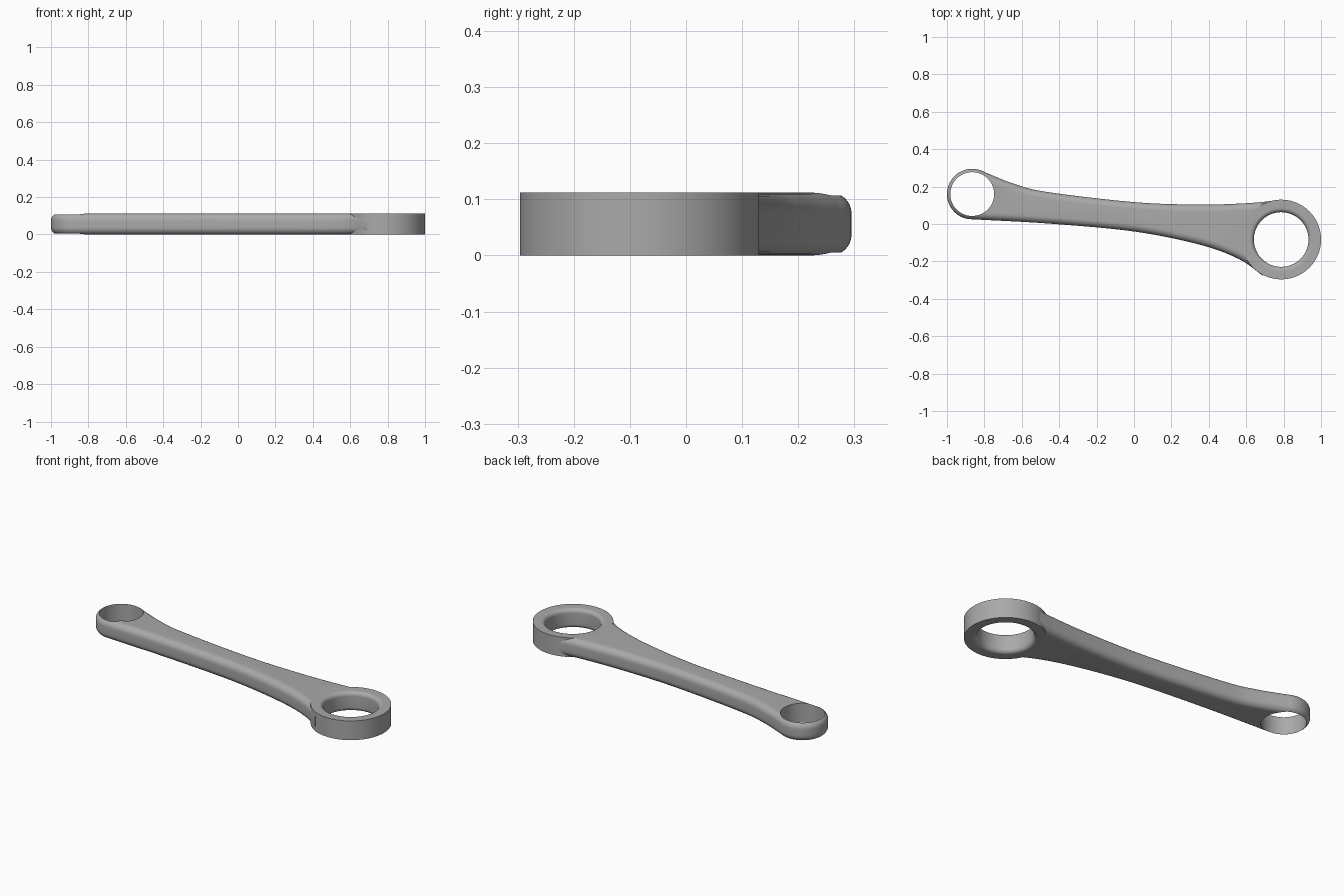
import bpy, bmesh, math
from mathutils import Vector

HEIGHT = 0.112
SMALL = Vector((-0.865, 0.16))
BIG = Vector((0.787, -0.083))
SMALL_R, SMALL_HOLE = 0.135, 0.117
BIG_R, BIG_HOLE, HOLE_FILLET = 0.213, 0.146, 0.023

cube = bpy.data.objects.get("Cube")
if cube:
    bpy.data.objects.remove(cube)

grey = bpy.data.materials.new("grey_metal")
grey.use_nodes = True
COLOR = (0.40, 0.40, 0.40, 1)
grey.diffuse_color = COLOR
grey.node_tree.nodes["Principled BSDF"].inputs["Base Color"].default_value = COLOR


def add_object(name, bm):
    bmesh.ops.recalc_face_normals(bm, faces=bm.faces)
    mesh = bpy.data.meshes.new(name)
    bm.to_mesh(mesh)
    bm.free()
    obj = bpy.data.objects.new(name, mesh)
    bpy.context.collection.objects.link(obj)
    mesh.materials.append(grey)
    return obj


def smooth_curve(points, steps=10):
    """Catmull-Rom curve through the points."""
    p = [Vector(q) for q in points]
    p = [2 * p[0] - p[1]] + p + [2 * p[-1] - p[-2]]
    out = []
    for a, b, c, d in zip(p, p[1:], p[2:], p[3:]):
        for i in range(steps):
            t = i / steps
            out.append(0.5 * (2 * b + (c - a) * t + (2 * a - 5 * b + 4 * c - d) * t * t
                              + (3 * b - a - 3 * c + d) * t ** 3))
    return out + [p[-2]]


def cut_hole(target, center, radius):
    """Bore a vertical round hole through the target."""
    bm = bmesh.new()
    bmesh.ops.create_cone(bm, cap_ends=True, segments=128, radius1=radius,
                          radius2=radius, depth=1)
    bmesh.ops.translate(bm, verts=bm.verts, vec=center.to_3d())
    cutter = add_object("hole_cutter", bm)
    cutter.hide_render = True
    mod = target.modifiers.new("hole", "BOOLEAN")
    mod.operation = "DIFFERENCE"
    mod.solver = "EXACT"
    mod.object = cutter
    bpy.context.view_layer.objects.active = target
    bpy.ops.object.modifier_apply(modifier=mod.name)
    bpy.data.objects.remove(cutter)


def shade(obj):
    bpy.ops.object.select_all(action="DESELECT")
    obj.select_set(True)
    bpy.context.view_layer.objects.active = obj
    bpy.ops.object.shade_smooth_by_angle(angle=math.radians(30))


# Arm outline: lower edge, big-end cap, upper edge, round small end
lower = smooth_curve([(-0.86, 0.025), (-0.45, 0.002), (0, -0.04), (0.35, -0.11),
                      (0.56, -0.187), (0.69, -0.277)])
upper = smooth_curve([(0.765, 0.126), (0.6, 0.111), (0.35, 0.104), (0, 0.117),
                      (-0.47, 0.172), (-0.65, 0.218), (-0.8, 0.278)])
arc = [SMALL + SMALL_R * Vector((math.cos(a), math.sin(a)))
       for a in (math.radians(61 + 207 * i / 48) for i in range(1, 48))]
bm = bmesh.new()
base = bm.faces.new([bm.verts.new((p.x, p.y, 0)) for p in lower + upper + arc])
top = bmesh.ops.extrude_face_region(bm, geom=[base])["geom"]
bmesh.ops.translate(bm, verts=[v for v in top if isinstance(v, bmesh.types.BMVert)],
                    vec=(0, 0, HEIGHT))
# Round the top and bottom rims
rims = [e for e in bm.edges if abs(e.verts[0].co.z - e.verts[1].co.z) < 1e-6]
bmesh.ops.bevel(bm, geom=rims, offset=0.037, offset_type="OFFSET", segments=8,
                profile=0.5, affect="EDGES", clamp_overlap=False)
arm = add_object("arm", bm)
cut_hole(arm, SMALL, SMALL_HOLE)
cut_hole(arm, BIG, BIG_R - 0.001)
shade(arm)

# Large ring: sharp outside, rounded hole rims
quarter = [math.pi / 2 * i / 8 for i in range(9)]
profile = [(BIG_R, 0), (BIG_R, HEIGHT)]
profile += [(BIG_HOLE + HOLE_FILLET * (1 - math.sin(a)),
             HEIGHT - HOLE_FILLET * (1 - math.cos(a))) for a in quarter]
profile += [(r, HEIGHT - z) for r, z in reversed(profile[2:])]
bm = bmesh.new()
verts = [bm.verts.new((r, 0, z)) for r, z in profile]
edges = [bm.edges.new((verts[i - 1], verts[i])) for i in range(len(verts))]
bmesh.ops.spin(bm, geom=verts + edges, cent=(0, 0, 0), axis=(0, 0, 1),
               angle=2 * math.pi, steps=96, use_merge=True)
bmesh.ops.remove_doubles(bm, verts=bm.verts, dist=1e-5)
bmesh.ops.translate(bm, verts=bm.verts, vec=BIG.to_3d())
shade(add_object("large_ring", bm))
